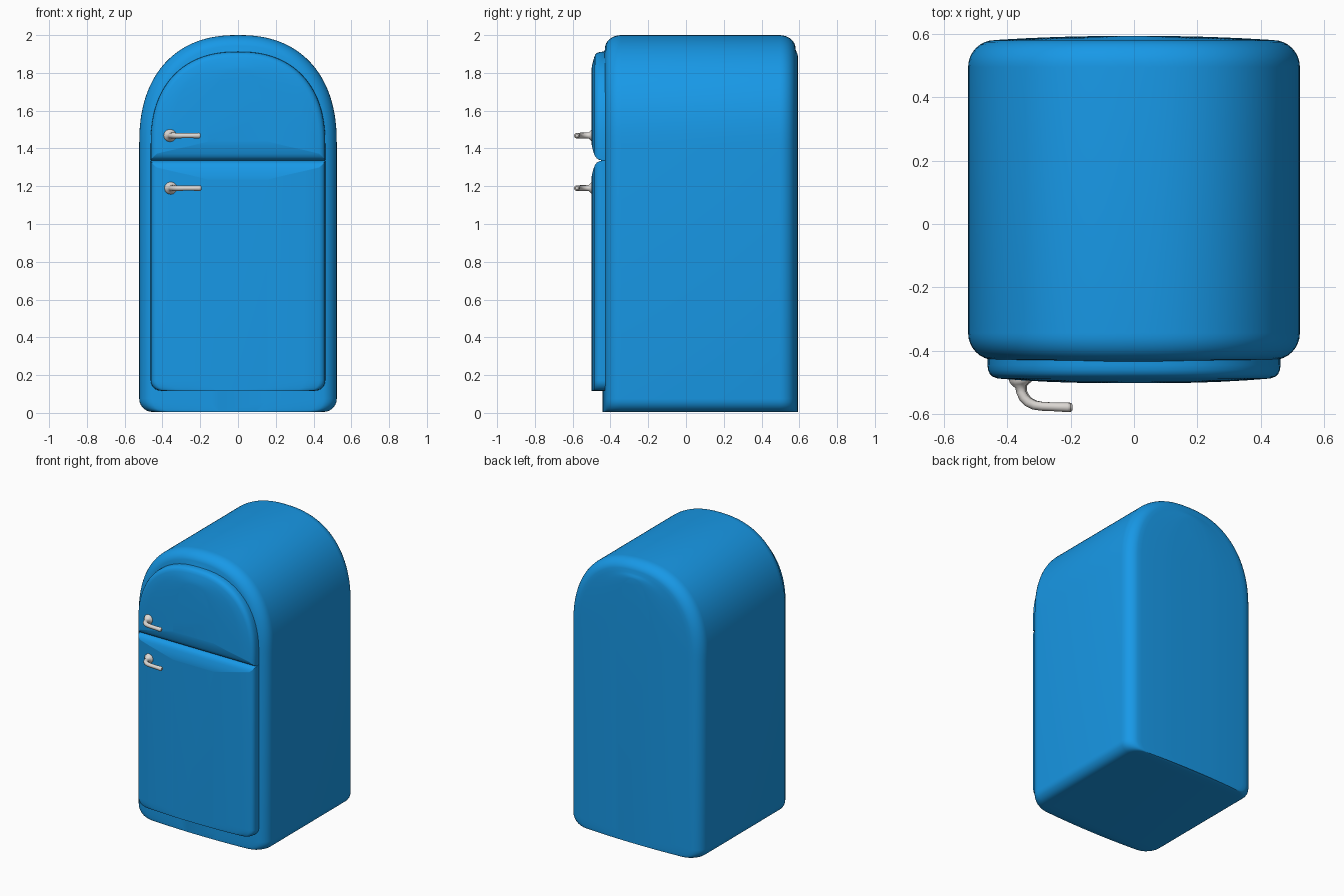
import bpy, bmesh, math

if "Cube" in bpy.data.objects:
    bpy.data.objects.remove(bpy.data.objects["Cube"])


def make_material(name, color, roughness):
    mat = bpy.data.materials.new(name)
    mat.use_nodes = True
    mat.diffuse_color = color
    bsdf = mat.node_tree.nodes["Principled BSDF"]
    bsdf.inputs["Base Color"].default_value = color
    bsdf.inputs["Roughness"].default_value = roughness
    return mat


blue = make_material("blue enamel", (0.009, 0.325, 0.82, 1), 0.4)
metal = make_material("pale metal", (0.72, 0.69, 0.66, 1), 0.4)


def select_only(obj):
    bpy.ops.object.select_all(action="DESELECT")
    obj.select_set(True)
    bpy.context.view_layer.objects.active = obj


def quarter(steps):
    return [math.pi / 2 * i / steps for i in range(steps + 1)]


def outline(half_width, bottom, top, foot, crown_w, crown_h):
    """Symmetric front outline: round bottom corners, full arched top corners."""
    half = [(half_width - foot + foot * math.sin(a), bottom + foot - foot * math.cos(a))
            for a in quarter(6)]
    half += [(half_width - crown_w + crown_w * math.cos(a) ** 0.86,
              top - crown_h + crown_h * math.sin(a) ** 0.86)
             for a in quarter(28)[:-1]]
    half.append((half_width - crown_w, top))
    return half + [(-x, z) for x, z in reversed(half) if x > 1e-5]


def loft(name, rings):
    """Skin a list of (depth, outline) rings and cap both ends."""
    bm = bmesh.new()
    loops = [[bm.verts.new((x, y, z)) for x, z in pts] for y, pts in rings]
    for a, b in zip(loops, loops[1:]):
        for i in range(len(a)):
            j = (i + 1) % len(a)
            bm.faces.new((a[i], a[j], b[j], b[i]))
    bm.faces.new(loops[0])
    bm.faces.new(loops[-1])
    bmesh.ops.recalc_face_normals(bm, faces=bm.faces)
    mesh = bpy.data.meshes.new(name)
    bm.to_mesh(mesh)
    bm.free()
    mesh.materials.append(blue)
    obj = bpy.data.objects.new(name, mesh)
    bpy.context.collection.objects.link(obj)
    select_only(obj)
    bpy.ops.object.shade_smooth_by_angle(angle=math.radians(40))


# Cabinet: arched section with soft front and back edges
SPRING = 1.42


def cabinet_ring(side, crown):
    half, top = 0.523 - side, 2 - crown
    return outline(half, 0.005, top, 0.07, half, top - SPRING)


# (distance in from the face, inset at the sides, inset at the crown)
edge = [(0.012 + 0.085 * (1 - math.sin(a)), 0.085 * (1 - math.cos(a)),
         0.07 * (1 - math.cos(a))) for a in quarter(8)[:-1]]
edge += [(0.011, 0.1, 0.078), (0.006, 0.19, 0.09), (0.002, 0.29, 0.1), (0, 0.38, 0.11)]
rings = [(-0.441 + d, cabinet_ring(s, c)) for d, s, c in reversed(edge)]
rings += [(0.592 - d, cabinet_ring(s, c)) for d, s, c in edge]
loft("cabinet", rings)

# Doors: (depth, inset at the sides, inset at the split)
SPLIT = 1.336
door_edge = [(-0.41, 0, 0), (-0.445, 0, 0), (-0.460, 0.002, 0.004),
             (-0.472, 0.007, 0.011), (-0.481, 0.016, 0.022), (-0.487, 0.032, 0.036),
             (-0.493, 0.11, 0.055), (-0.498, 0.2, 0.075), (-0.501, 0.3, 0.1)]


def upper_ring(side, split):
    half, top = 0.462 - side, 1.912 - min(side, split)
    return outline(half, SPLIT + split, top, 0.003, half, top - SPRING - split / 4)


def lower_ring(side, split):
    return outline(0.462 - side, 0.117, SPLIT - split, 0.055, 0.003, 0.003)


loft("freezer_door", [(y, upper_ring(s, t)) for y, s, t in door_edge])
loft("fridge_door", [(y, lower_ring(s, t)) for y, s, t in door_edge])

# Handles: flared foot, stem and bend sweeping into a bar
HANDLE = [(0, -0.483, 2.5), (0, -0.497, 2.4), (0, -0.505, 1.9), (0.002, -0.514, 1.2),
          (0.004, -0.53, 1.1), (0.012, -0.547, 1.1), (0.025, -0.561, 1.1),
          (0.045, -0.571, 1.05), (0.07, -0.575, 1), (0.12, -0.577, 1),
          (0.15, -0.578, 1.1), (0.158, -0.578, 1), (0.162, -0.578, 0.6)]


def handle(name, x, z):
    curve = bpy.data.curves.new(name, "CURVE")
    curve.dimensions = "3D"
    curve.bevel_depth = 0.0138
    curve.bevel_resolution = 4
    curve.use_fill_caps = True
    spline = curve.splines.new("POLY")
    spline.points.add(len(HANDLE) - 1)
    for point, (dx, y, radius) in zip(spline.points, HANDLE):
        point.co = (x + dx, y, z, 1)
        point.radius = radius
    curve.materials.append(metal)
    obj = bpy.data.objects.new(name, curve)
    bpy.context.collection.objects.link(obj)
    select_only(obj)
    bpy.ops.object.convert(target="MESH")
    bpy.ops.object.shade_smooth_by_angle(angle=math.radians(50))


handle("freezer_handle", -0.36, 1.468)
handle("fridge_handle", -0.356, 1.19)
